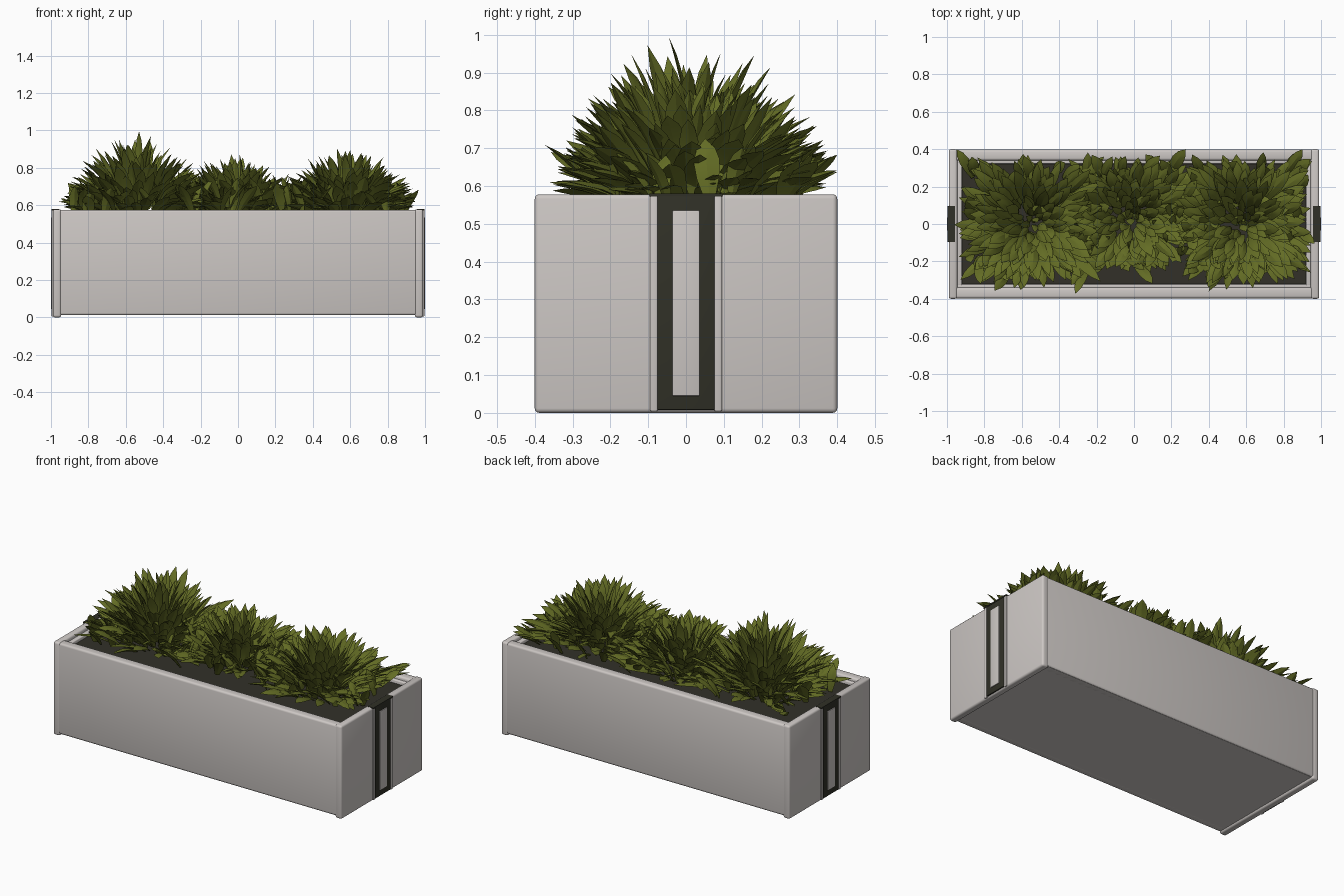
import bpy, bmesh, math, random
from mathutils import Vector

if "Cube" in bpy.data.objects:
    bpy.data.objects.remove(bpy.data.objects["Cube"])

random.seed(7)


def material(name, rgb):
    m = bpy.data.materials.new(name)
    m.diffuse_color = (*rgb, 1)
    m.use_nodes = True
    m.node_tree.nodes["Principled BSDF"].inputs["Base Color"].default_value = m.diffuse_color
    return m


GREY = material("warm grey", (0.61, 0.575, 0.555))
DARK = material("dark metal", (0.03, 0.03, 0.02))
SOIL = material("soil", (0.032, 0.03, 0.022))
LEAF = material("olive leaf", (0.125, 0.15, 0.018))


def finish(name, bm, mat, angle=35):
    me = bpy.data.meshes.new(name)
    bm.to_mesh(me)
    bm.free()
    me.materials.append(mat)
    ob = bpy.data.objects.new(name, me)
    bpy.context.collection.objects.link(ob)
    bpy.ops.object.select_all(action='DESELECT')
    ob.select_set(True)
    bpy.context.view_layer.objects.active = ob
    bpy.ops.object.shade_smooth_by_angle(angle=math.radians(angle))
    return ob


def box(name, x, y, z, mat, bevel=0.0):
    """Box from (min, max) ranges with rounded edges."""
    bm = bmesh.new()
    bmesh.ops.create_cube(bm, size=1)
    for v in bm.verts:
        v.co = [r[0] + (c + 0.5) * (r[1] - r[0]) for c, r in zip(v.co, (x, y, z))]
    if bevel:
        bmesh.ops.bevel(bm, geom=bm.edges[:], offset=bevel, segments=3,
                        profile=0.5, affect='EDGES')
    return finish(name, bm, mat)


# Trough: long walls, inner lips, floor and soil
for s, side in ((-1, "front"), (1, "back")):
    box(side + "_wall", (-0.97, 0.97), sorted((s * 0.34, s * 0.397)), (0.012, 0.575), GREY, 0.012)
    box(side + "_lip", (-0.95, 0.95), sorted((s * 0.322, s * 0.35)), (0.4, 0.555), GREY, 0.006)
box("floor", (-0.97, 0.97), (-0.39, 0.39), (0.012, 0.05), GREY)
box("soil_bed", (-0.95, 0.95), (-0.33, 0.33), (0.46, 0.535), SOIL)

# End panels with a grey channel, dark strap and light slot
for s, side in ((-1, "left"), (1, "right")):
    def xr(a, b):
        return sorted((s * a, s * b))
    box(side + "_end_panel", xr(0.945, 0.99), (-0.4, 0.4), (0.0, 0.578), GREY, 0.012)
    box(side + "_end_lip", xr(0.92, 0.95), (-0.33, 0.33), (0.4, 0.555), GREY, 0.006)
    for e in (-1, 1):
        box(side + "_channel_edge", xr(0.97, 0.996), sorted((e * 0.075, e * 0.095)),
            (0.004, 0.575), GREY, 0.004)
    box(side + "_strap", xr(0.97, 0.996), (-0.076, 0.076), (0.008, 0.574), DARK, 0.003)
    box(side + "_strap_hook", xr(0.957, 0.998), (-0.097, 0.097), (0.572, 0.58), DARK)
    box(side + "_strap_slot", xr(0.99, 1.0), (-0.036, 0.036), (0.045, 0.535), GREY, 0.003)


# Foliage: broad ridged blades, thin diamonds in section, with pointed tips
PROFILE = ((0.0, 0.45), (0.3, 0.85), (0.6, 1.0), (0.82, 0.7))


def blade(bm, base, tip, width):
    axis = tip - base
    side = axis.cross(Vector((0, 0, 1)))
    if side.length < 0.02:
        side = Vector((random.uniform(-1, 1), random.uniform(-1, 1), 0))
    side.normalize()
    up = side.cross(axis).normalized()
    side = (side + up * random.uniform(-0.4, 0.4)).normalized()
    up = side.cross(axis).normalized()
    bow = 0.08 * axis.length
    rings = []
    for t, w in PROFILE:
        mid = base + axis * t + up * bow * math.sin(math.pi * t)
        off = side * w * width / 2
        lift = up * w * width * 0.14
        rings.append([bm.verts.new(p) for p in (mid - off, mid + lift, mid + off, mid - lift)])
    point = bm.verts.new(tip)
    for i in range(4):
        j = (i + 1) % 4
        for a, b in zip(rings, rings[1:]):
            bm.faces.new((a[i], a[j], b[j], b[i]))
        bm.faces.new((rings[-1][i], rings[-1][j], point))


def inside(p):
    return Vector((max(-0.965, min(0.965, p.x)), max(-0.39, min(0.4, p.y)),
                   min(0.995, max(p.z, 0.575 + random.uniform(0.01, 0.05)))))


def clump(name, cx, cy, rx, ry, height, count):
    bm = bmesh.new()
    for i in range(count):
        # even spread over a dome with a squarish footprint
        polar = math.acos(1 - 0.95 * (i + 0.5) / count)
        az = i * 2.39996 + random.uniform(-0.3, 0.3)
        c, s = math.cos(az), math.sin(az)
        k = random.uniform(0.8, 1.05)
        r = math.sin(polar) * k * max(abs(c), abs(s)) ** -0.8
        dx, dy = rx * r * c, ry * r * s
        dz = height * math.cos(polar) * k * (1 - 0.22 * min(1, abs(r * c)))
        tip = inside(Vector((cx + dx, cy + dy, 0.56 + dz)))
        f = random.uniform(0.35, 0.55)
        base = Vector((cx + dx * f, cy + dy * f, 0.53 + dz * random.uniform(0.15, 0.45)))
        slim = 0.75 if polar < 0.45 else 1.0
        blade(bm, base, tip, random.uniform(0.05, 0.075) * slim)
    return finish(name, bm, LEAF, 30)


clump("left_plant", -0.54, 0.01, 0.42, 0.36, 0.43, 210)
clump("middle_plant", -0.02, 0.04, 0.37, 0.32, 0.32, 180)
clump("right_plant", 0.58, 0.01, 0.40, 0.36, 0.36, 210)

# Low filler leaves joining the clumps along the bed
bm = bmesh.new()
for i in range(210):
    x = -0.88 + 1.78 * (i + 0.5) / 210
    y = random.uniform(-0.24, 0.28)
    top = 0.22 * (1 - (y / 0.42) ** 2) * (1 - 0.4 * abs(x) ** 4)
    start = Vector((x, y, 0.53 + top * random.uniform(0.1, 0.4)))
    lean = Vector((random.uniform(-0.1, 0.1), y * 0.35 + random.uniform(-0.08, 0.08), 0))
    end = inside(Vector((x, y, 0.56 + top * random.uniform(0.65, 1.05))) + lean)
    blade(bm, start, end, random.uniform(0.05, 0.07))
finish("filler_leaves", bm, LEAF, 30)
